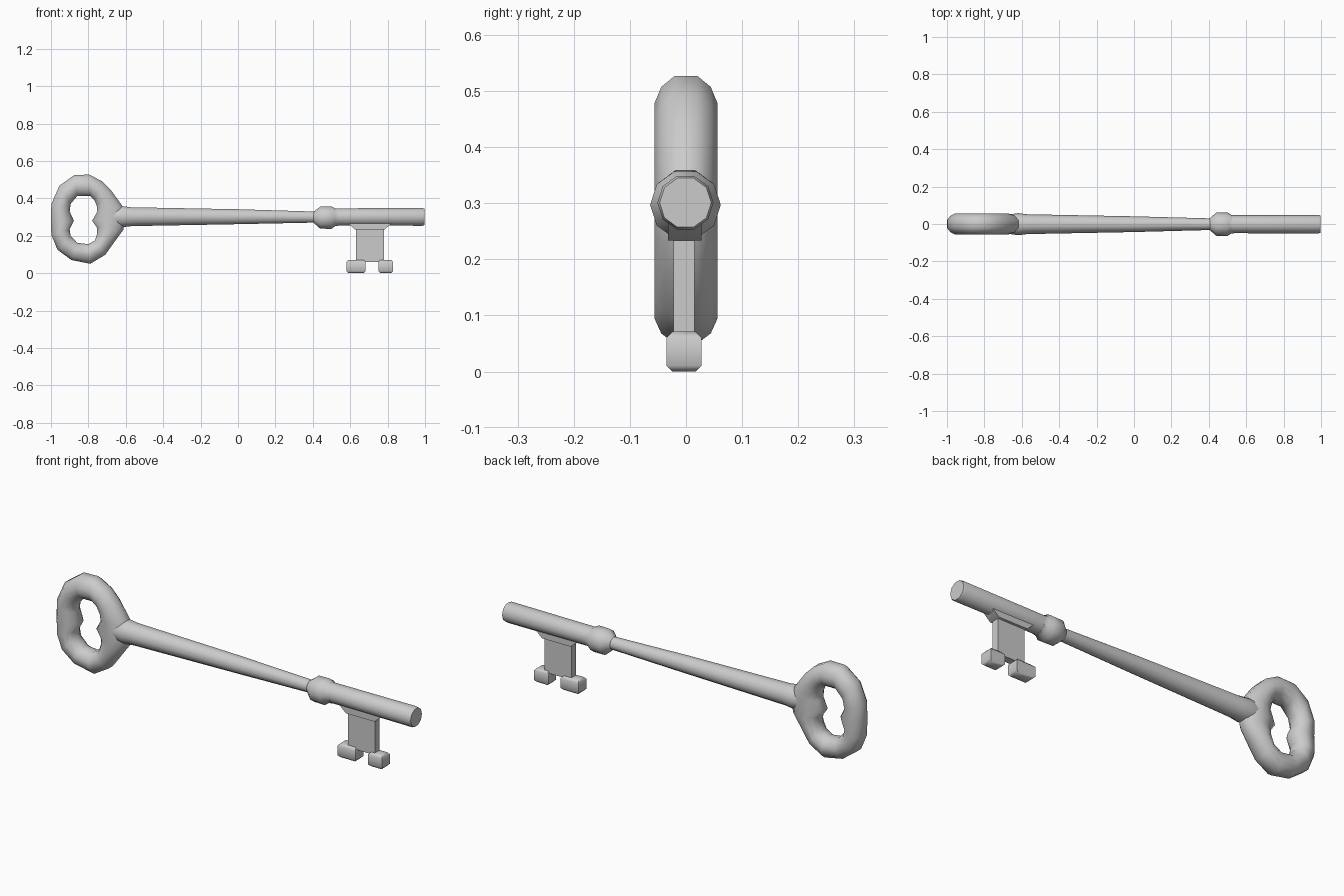
import bpy, bmesh, math
from mathutils import Vector

if "Cube" in bpy.data.objects:
    bpy.data.objects.remove(bpy.data.objects["Cube"])

AXIS_Z = 0.297
AXIS_Y = -0.001


def finish(name, bm, angle=50):
    bmesh.ops.recalc_face_normals(bm, faces=bm.faces)
    me = bpy.data.meshes.new(name)
    bm.to_mesh(me)
    bm.free()
    ob = bpy.data.objects.new(name, me)
    bpy.context.collection.objects.link(ob)
    bpy.ops.object.select_all(action='DESELECT')
    ob.select_set(True)
    bpy.context.view_layer.objects.active = ob
    bpy.ops.object.shade_smooth_by_angle(angle=math.radians(angle))
    return ob


def bridge(bm, rings, closed):
    n = len(rings[0])
    pairs = list(zip(rings, rings[1:])) + ([(rings[-1], rings[0])] if closed else [])
    for a, b in pairs:
        for i in range(n):
            j = (i + 1) % n
            bm.faces.new((a[i], a[j], b[j], b[i]))


def turned(name, profile, sides=10):
    """Turn (x, radius, centre z) stations around the key's long axis."""
    bm = bmesh.new()
    rings = []
    for x, r, z in profile:
        rings.append([bm.verts.new((x, AXIS_Y + r * math.cos(math.tau * i / sides),
                                    z + r * math.sin(math.tau * i / sides)))
                      for i in range(sides)])
    bridge(bm, rings, False)
    bm.faces.new(rings[0])
    bm.faces.new(rings[-1])
    return finish(name, bm)


def block(name, x0, x1, y0, y1, z0, z1, bevel=0.0, taper=0.0):
    """Box; taper pulls the lower corners in along x."""
    bm = bmesh.new()
    bmesh.ops.create_cube(bm, size=1)
    for v in bm.verts:
        t = taper if v.co.z < 0 else 0
        v.co = Vector((x0 + t if v.co.x < 0 else x1 - t,
                       y0 if v.co.y < 0 else y1,
                       z0 if v.co.z < 0 else z1))
    if bevel:
        edges = [e for e in bm.edges if abs((e.verts[0].co - e.verts[1].co).x) > 0.01
                 or abs((e.verts[0].co - e.verts[1].co).y) > 0.01]
        bmesh.ops.bevel(bm, geom=edges, offset=bevel, segments=1, affect='EDGES')
    return finish(name, bm)


# Shank, collar and tip
turned("shank", [(-0.68, 0.05, 0.302), (-0.62, 0.059, 0.302), (-0.57, 0.053, 0.302),
                 (0.0, 0.042, 0.302), (0.41, 0.031, 0.300), (0.43, 0.032, 0.300)])
turned("collar", [(0.405, 0.032, 0.299), (0.44, 0.062, 0.297), (0.50, 0.063, 0.297),
                  (0.52, 0.05, 0.299), (0.54, 0.048, 0.3)])
turned("tip", [(0.50, 0.048, 0.301), (0.985, 0.05, 0.301), (0.997, 0.046, 0.301)])

# Bow: paired outer and inner outline points, swept with a rounded section
outer = [(-0.60, 0.30), (-0.62, 0.362), (-0.68, 0.445), (-0.728, 0.492), (-0.795, 0.527),
         (-0.875, 0.525), (-0.955, 0.468), (-0.998, 0.37), (-1.0, 0.285), (-0.998, 0.205),
         (-0.965, 0.125), (-0.89, 0.07), (-0.79, 0.05), (-0.71, 0.098), (-0.66, 0.168),
         (-0.613, 0.232)]
inner = [(-0.78, 0.28), (-0.755, 0.325), (-0.755, 0.36), (-0.767, 0.39), (-0.79, 0.412),
         (-0.86, 0.412), (-0.895, 0.37), (-0.90, 0.33), (-0.877, 0.28), (-0.90, 0.235),
         (-0.895, 0.20), (-0.86, 0.163), (-0.80, 0.155), (-0.765, 0.175), (-0.753, 0.21),
         (-0.755, 0.245)]
half = [(0.0, 0.02), (0.17, 0.044), (0.42, 0.056), (0.62, 0.056), (0.85, 0.042), (1.0, 0.018)]
section = half + [(f, -y) for f, y in reversed(half)]
bm = bmesh.new()
rings = []
for o, i in zip(outer, inner):
    rings.append([bm.verts.new((o[0] + (i[0] - o[0]) * f, y, o[1] + (i[1] - o[1]) * f))
                  for f, y in section])
bridge(bm, rings, True)
finish("bow", bm, 60)

# Bit: flange under the tip, flat plate and two feet
block("bit_flange", 0.585, 0.825, -0.032, 0.028, 0.234, 0.27, taper=0.04)
block("bit_plate", 0.63, 0.78, -0.022, 0.015, 0.06, 0.26)
for side, x0, x1 in (("left", 0.58, 0.682), ("right", 0.75, 0.83)):
    block("bit_foot_" + side, x0, x1, -0.035, 0.028, 0.0, 0.071, bevel=0.011)
